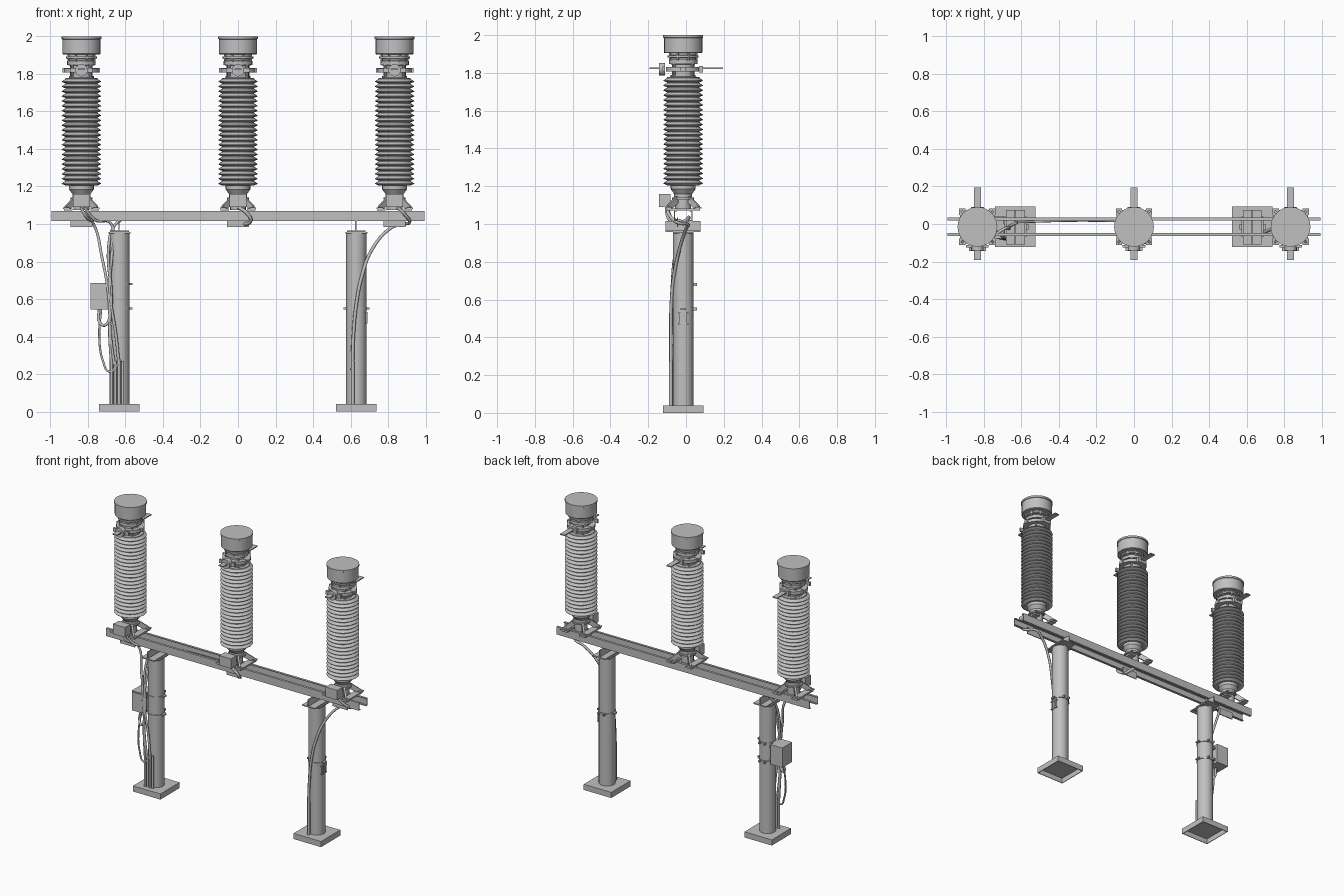
import bpy, bmesh, math
from mathutils import Matrix, Vector

cube = bpy.data.objects.get("Cube")
if cube:
    bpy.data.objects.remove(cube, do_unlink=True)

# One painted-metal grey for everything
GREY = bpy.data.materials.new("light grey")
GREY.use_nodes = True
GREY.diffuse_color = (0.53, 0.53, 0.53, 1)
GREY.node_tree.nodes["Principled BSDF"].inputs["Base Color"].default_value = GREY.diffuse_color
CY = -0.015  # shared centre line


def finish(name, bm, smooth=False):
    bmesh.ops.recalc_face_normals(bm, faces=bm.faces)
    me = bpy.data.meshes.new(name)
    bm.to_mesh(me)
    bm.free()
    me.materials.append(GREY)
    ob = bpy.data.objects.new(name, me)
    bpy.context.collection.objects.link(ob)
    if smooth:
        me.shade_smooth()
        me.set_sharp_from_angle(angle=math.radians(32))
    return ob


def box(name, centre, size):
    bm = bmesh.new()
    bmesh.ops.create_cube(bm, size=1, matrix=Matrix.Translation(centre) @ Matrix.Diagonal((*size, 1)))
    return finish(name, bm)


def rod(name, a, b, radius, sides=12):
    a, b = Vector(a), Vector(b)
    turn = (b - a).to_track_quat('Z', 'Y').to_matrix().to_4x4()
    bm = bmesh.new()
    bmesh.ops.create_cone(bm, cap_ends=True, segments=sides, radius1=radius, radius2=radius,
                          depth=(b - a).length, matrix=Matrix.Translation((a + b) / 2) @ turn)
    return finish(name, bm, True)


def lathe(name, x, profile, sides=24):
    """Turn (radius, height) points about a vertical axis and cap the ends."""
    bm = bmesh.new()
    rings = []
    for r, z in profile:
        rings.append([bm.verts.new((x + r * math.cos(math.tau * i / sides),
                                    CY + r * math.sin(math.tau * i / sides), z)) for i in range(sides)])
    for low, high in zip(rings, rings[1:]):
        for i in range(sides):
            j = (i + 1) % sides
            bm.faces.new((low[i], low[j], high[j], high[i]))
    bm.faces.new(rings[0])
    bm.faces.new(rings[-1])
    return finish(name, bm, True)


def prism(name, outline, offset):
    """Extrude a flat outline by an offset vector."""
    bm = bmesh.new()
    face = bm.faces.new([bm.verts.new(p) for p in outline])
    out = bmesh.ops.extrude_face_region(bm, geom=[face])
    bmesh.ops.translate(bm, vec=offset, verts=[v for v in out["geom"] if isinstance(v, bmesh.types.BMVert)])
    return finish(name, bm)


def cable(name, points, radius=0.008):
    cu = bpy.data.curves.new(name, 'CURVE')
    cu.dimensions = '3D'
    cu.bevel_depth, cu.bevel_resolution, cu.resolution_u = radius, 2, 6
    cu.use_fill_caps = True
    sp = cu.splines.new('BEZIER')
    sp.bezier_points.add(len(points) - 1)
    for p, co in zip(sp.bezier_points, points):
        p.co = co
        p.handle_left_type = p.handle_right_type = 'AUTO'
    cu.materials.append(GREY)
    ob = bpy.data.objects.new(name, cu)
    bpy.context.collection.objects.link(ob)


# Twin channel beams, open towards each other
for tag, y, s in (("front", -0.064, 1), ("back", 0.035, -1)):
    section = [(0, 1.015), (0.016, 1.015), (0.016, 1.02), (0.005, 1.02),
               (0.005, 1.065), (0.016, 1.065), (0.016, 1.07), (0, 1.07)]
    prism(tag + "_beam", [(-0.995, y + s * d, z) for d, z in section], (1.99, 0, 0))

# Support posts on open-bottomed footings
for tag, x in (("right", -0.632), ("left", 0.631)):
    bm = bmesh.new()
    bmesh.ops.create_cube(bm, size=1, matrix=Matrix.Translation((x, CY, 0.02)) @ Matrix.Diagonal((0.216, 0.216, 0.04, 1)))
    bmesh.ops.delete(bm, geom=[min(bm.faces, key=lambda f: f.calc_center_median().z)], context='FACES')
    foot = finish(tag + "_footing", bm)
    shell = foot.modifiers.new("shell", 'SOLIDIFY')
    shell.thickness, shell.offset = 0.006, -1
    lathe(tag + "_post", x, [(0.054, 0.04), (0.054, 0.95)])
    box(tag + "_post_cap", (x, CY, 0.954), (0.118, 0.11, 0.008))
    # Inverted T saddle carrying the beams
    box(tag + "_saddle_web", (x - 0.003, CY - 0.002, 0.99), (0.006, 0.185, 0.05))
    box(tag + "_saddle_flange", (x, CY - 0.002, 0.962), (0.1, 0.185, 0.008))
    for z in ((0.55, 0.68) if tag == "right" else (0.55,)):
        lathe(tag + "_post_clamp", x, [(0.058, z - 0.005), (0.058, z + 0.005)])
        for s in (-1, 1):
            box(tag + "_clamp_lug", (x + s * 0.062, CY, z), (0.014, 0.03, 0.01))
            box(tag + "_clamp_ear", (x + s * 0.02, 0.045, z), (0.008, 0.024, 0.014))

# Cabinet and its mounting rails on the right post
box("cabinet", (-0.739, CY, 0.615), (0.094, 0.11, 0.14))
box("cabinet_door", (-0.739, CY - 0.058, 0.615), (0.084, 0.006, 0.128))
for z in (0.57, 0.66):
    box("cabinet_rail", (-0.685, CY, z), (0.02, 0.08, 0.012))

# Small bracket on the left post
for y in (-0.032, 0.002):
    box("bracket_upright", (0.687, y, 0.5), (0.008, 0.008, 0.06))
    for z in (0.472, 0.528):
        box("bracket_tab", (0.685, y, z), (0.012, 0.022, 0.006))

# Identical pole units
for tag, x in (("right", -0.835), ("middle", 0.0), ("left", 0.835)):
    # Ribbed insulator with double-sloped sheds
    count, low, high = 22, 1.205, 1.775
    pitch = (high - low) / count
    profile = [(0.048, 1.125), (0.048, 1.16), (0.066, 1.185), (0.066, low), (0.085, low)]
    for i in range(count):
        z = low + i * pitch
        profile += [(0.086, z + 0.001), (0.105, z + 0.009), (0.105, z + 0.011), (0.086, z + 0.024)]
    profile += [(0.085, high + 0.003), (0.066, high + 0.005), (0.066, 1.79)]
    lathe(tag + "_insulator", x, profile)
    # Neck, flanges and head
    lathe(tag + "_neck", x, [(0.06, 1.785), (0.06, 1.845), (0.076, 1.848), (0.076, 1.87),
                             (0.065, 1.872), (0.065, 1.88), (0.082, 1.882), (0.082, 1.892), (0.072, 1.894), (0.072, 1.91)])
    lathe(tag + "_head", x, [(0.098, 1.904), (0.102, 1.908), (0.102, 1.985), (0.106, 1.987), (0.106, 2.0)])
    for i in range(8):
        a = math.tau * (i + 0.5) / 8
        px, py = x + 0.076 * math.cos(a), CY + 0.076 * math.sin(a)
        rod(tag + "_flange_bolt", (px, py, 1.865), (px, py, 1.904), 0.006, 6)
    # Handles linking insulator and flange
    for i in range(4):
        a = math.tau * (i + 0.5) / 4
        px, py = x + 0.068 * math.cos(a), CY + 0.068 * math.sin(a)
        rod(tag + "_neck_strut", (px, py, 1.775), (px, py, 1.86), 0.007, 8)
    # Terminal clamp ring with front and rear connection pads
    lathe(tag + "_terminal_ring", x, [(0.085, 1.808), (0.092, 1.808), (0.092, 1.83), (0.085, 1.83)])
    box(tag + "_terminal_bar", (x, CY, 1.82), (0.2, 0.03, 0.024))
    box(tag + "_front_clamp", (x, -0.118, 1.82), (0.12, 0.014, 0.026))
    rod(tag + "_front_disc", (x, -0.142, 1.82), (x, -0.11, 1.82), 0.033, 16)
    box(tag + "_front_pad", (x, -0.162, 1.825), (0.036, 0.06, 0.007))
    box(tag + "_rear_pad", (x, 0.13, 1.825), (0.036, 0.13, 0.007))
    box(tag + "_rear_clamp", (x, 0.08, 1.82), (0.07, 0.02, 0.034))
    # Mounting feet, drive housing and under-beam plate
    lathe(tag + "_base_drum", x, [(0.042, 1.075), (0.042, 1.13), (0.058, 1.13), (0.058, 1.14)], 16)
    for s in (-1, 1):
        box(tag + "_mounting_bar", (x + s * 0.07, CY, 1.077), (0.045, 0.18, 0.012))
        for t in (-1, 1):
            d = Vector((s, t, 0)).normalized()
            side = Vector((-d.y, d.x, 0)) * 0.012
            c = Vector((x, CY, 0)) - side / 2
            prism(tag + "_splayed_foot", [c + d * r + Vector((0, 0, z)) for r, z in
                                          ((0.035, 1.145), (0.055, 1.145), (0.12, 1.095), (0.12, 1.083), (0.085, 1.083), (0.035, 1.115))], side)
            box(tag + "_foot_pad", (x + s * 0.08, CY + t * 0.08, 1.085), (0.034, 0.034, 0.008))
    box(tag + "_drive_housing", (x, -0.113, 1.125), (0.092, 0.062, 0.07))
    box(tag + "_drive_arm", (x, -0.065, 1.11), (0.03, 0.05, 0.03))
    box(tag + "_under_plate", (x, -0.045, 1.01), (0.116, 0.006, 0.05))

# Conduits rising from the footings
for x in (-0.675, -0.655, -0.635, -0.615):
    rod("right_conduit", (x, -0.08, 0.04), (x, -0.08, 0.27), 0.008)
rod("left_conduit", (0.612, -0.08, 0.04), (0.612, -0.08, 0.27), 0.01)

# Cables hanging from each drive housing
cable("right_cable_outer", [(-0.84, -0.1, 1.09), (-0.81, -0.09, 1.04), (-0.77, -0.03, 1.0), (-0.725, -0.05, 0.82),
                            (-0.69, -0.075, 0.62), (-0.68, -0.078, 0.4), (-0.66, -0.08, 0.25)])
cable("right_cable_inner", [(-0.82, -0.1, 1.09), (-0.76, -0.07, 1.02), (-0.68, -0.02, 1.005), (-0.67, -0.045, 0.9),
                            (-0.685, -0.075, 0.65), (-0.65, -0.078, 0.4), (-0.635, -0.08, 0.25)])
cable("right_cable_middle", [(-0.62, 0.01, 1.025), (-0.66, -0.01, 0.99), (-0.69, -0.05, 0.88),
                             (-0.675, -0.076, 0.6), (-0.685, -0.078, 0.45), (-0.675, -0.08, 0.25)])
cable("cabinet_cable", [(-0.73, -0.04, 0.545), (-0.74, -0.06, 0.4), (-0.72, -0.075, 0.27),
                        (-0.685, -0.082, 0.212), (-0.65, -0.082, 0.24), (-0.63, -0.08, 0.28)], 0.006)
cable("cabinet_loop", [(-0.74, -0.03, 0.545), (-0.74, -0.05, 0.48), (-0.71, -0.07, 0.46),
                       (-0.685, -0.078, 0.5), (-0.685, -0.078, 0.58)])
cable("middle_cable", [(0.0, -0.1, 1.09), (0.045, -0.1, 1.06), (0.068, -0.085, 1.02),
                       (0.04, -0.05, 1.0), (0.01, 0.0, 1.02), (-0.05, 0.015, 1.035)], 0.01)
cable("beam_cable", [(-0.05, 0.015, 1.035), (-0.3, 0.018, 1.03), (-0.62, 0.01, 1.025)], 0.006)
cable("left_cable", [(0.85, -0.1, 1.09), (0.89, -0.09, 1.05), (0.915, -0.05, 1.01), (0.86, 0.01, 0.998), (0.81, 0.0, 0.975),
                     (0.715, -0.035, 0.865), (0.66, -0.065, 0.72), (0.632, -0.078, 0.58), (0.615, -0.08, 0.4), (0.61, -0.08, 0.22)], 0.009)
